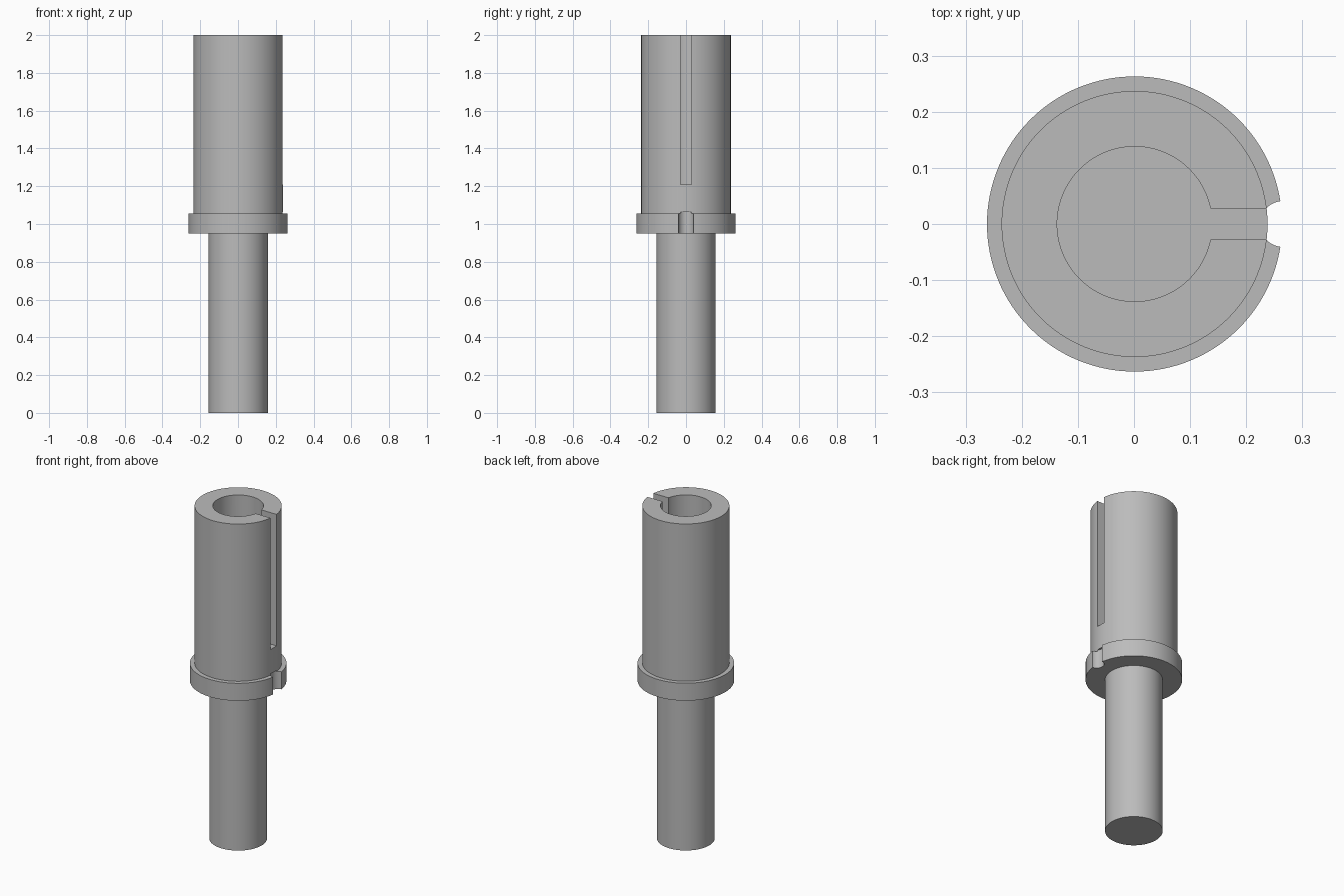
import bpy, bmesh, math

cube = bpy.data.objects.get("Cube")
if cube:
    bpy.data.objects.remove(cube, do_unlink=True)

SEGMENTS = 128
SHAFT_R, FLANGE_R, BODY_R, BORE_R = 0.157, 0.263, 0.237, 0.138
FLANGE_BOTTOM, FLANGE_TOP, SLOT_FLOOR, TOP = 0.95, 1.055, 1.21, 2.0
SLOT_HALF = 0.028
NOTCH_X, NOTCH_R, NOTCH_TOP = 0.265, 0.041, 1.063

steel = bpy.data.materials.new("plain grey steel")
steel.use_nodes = True
grey = (0.5, 0.5, 0.5, 1)
steel.diffuse_color = grey
steel.node_tree.nodes["Principled BSDF"].inputs["Base Color"].default_value = grey


def make_object(name, bm):
    bmesh.ops.recalc_face_normals(bm, faces=bm.faces)
    mesh = bpy.data.meshes.new(name)
    bm.to_mesh(mesh)
    bm.free()
    mesh.materials.append(steel)
    obj = bpy.data.objects.new(name, mesh)
    bpy.context.collection.objects.link(obj)
    return obj


def lathe(name, profile):
    """Revolve (radius, z) points that start and end on the axis."""
    bm = bmesh.new()
    verts = [bm.verts.new((r, 0, z)) for r, z in profile]
    edges = [bm.edges.new(pair) for pair in zip(verts, verts[1:])]
    bmesh.ops.spin(bm, geom=verts + edges, cent=(0, 0, 0), axis=(0, 0, 1),
                   angle=math.tau, steps=SEGMENTS, use_merge=True)
    bmesh.ops.remove_doubles(bm, verts=bm.verts, dist=1e-5)
    return make_object(name, bm)


def prism(name, outline, bottom, top):
    """Extrude an (x, y) outline straight up."""
    bm = bmesh.new()
    face = bm.faces.new([bm.verts.new((x, y, bottom)) for x, y in outline])
    raised = bmesh.ops.extrude_face_region(bm, geom=[face])["geom"]
    bmesh.ops.translate(bm, vec=(0, 0, top - bottom),
                        verts=[v for v in raised if isinstance(v, bmesh.types.BMVert)])
    return make_object(name, bm)


def arc(radius, start, end, steps, cx=0):
    return [(cx + radius * math.cos(a), radius * math.sin(a))
            for a in (start + (end - start) * i / steps for i in range(steps + 1))]


# Shaft, flange and body turned as one solid
sleeve = lathe("stepped_sleeve", [
    (0, 0), (SHAFT_R, 0), (SHAFT_R, FLANGE_BOTTOM), (FLANGE_R, FLANGE_BOTTOM),
    (FLANGE_R, FLANGE_TOP), (BODY_R, FLANGE_TOP), (BODY_R, TOP), (0, TOP)])

# Bore and side slot share one keyhole outline
mouth = math.asin(SLOT_HALF / BORE_R)
keyhole = arc(BORE_R, mouth, math.tau - mouth, SEGMENTS)
keyhole += [(0.4, -SLOT_HALF), (0.4, SLOT_HALF)]
cutters = [
    prism("bore_and_slot_cutter", keyhole, SLOT_FLOOR, TOP + 0.1),
    # Round locating notch in the flange edge
    prism("flange_notch_cutter", arc(NOTCH_R, 0, math.tau * 47 / 48, 47, NOTCH_X),
          FLANGE_BOTTOM - 0.1, NOTCH_TOP),
]
for cutter in cutters:
    cut = sleeve.modifiers.new(cutter.name, "BOOLEAN")
    cut.operation = "DIFFERENCE"
    cut.solver = "EXACT"
    cut.object = cutter
    cutter.hide_render = True

# Apply the cuts and drop the helpers
bpy.ops.object.select_all(action="DESELECT")
sleeve.select_set(True)
bpy.context.view_layer.objects.active = sleeve
for cutter in cutters:
    bpy.ops.object.modifier_apply(modifier=cutter.name)
for cutter in cutters:
    bpy.data.objects.remove(cutter, do_unlink=True)
bpy.ops.object.shade_smooth_by_angle(angle=math.radians(30))
sleeve.location.x = 0.001
